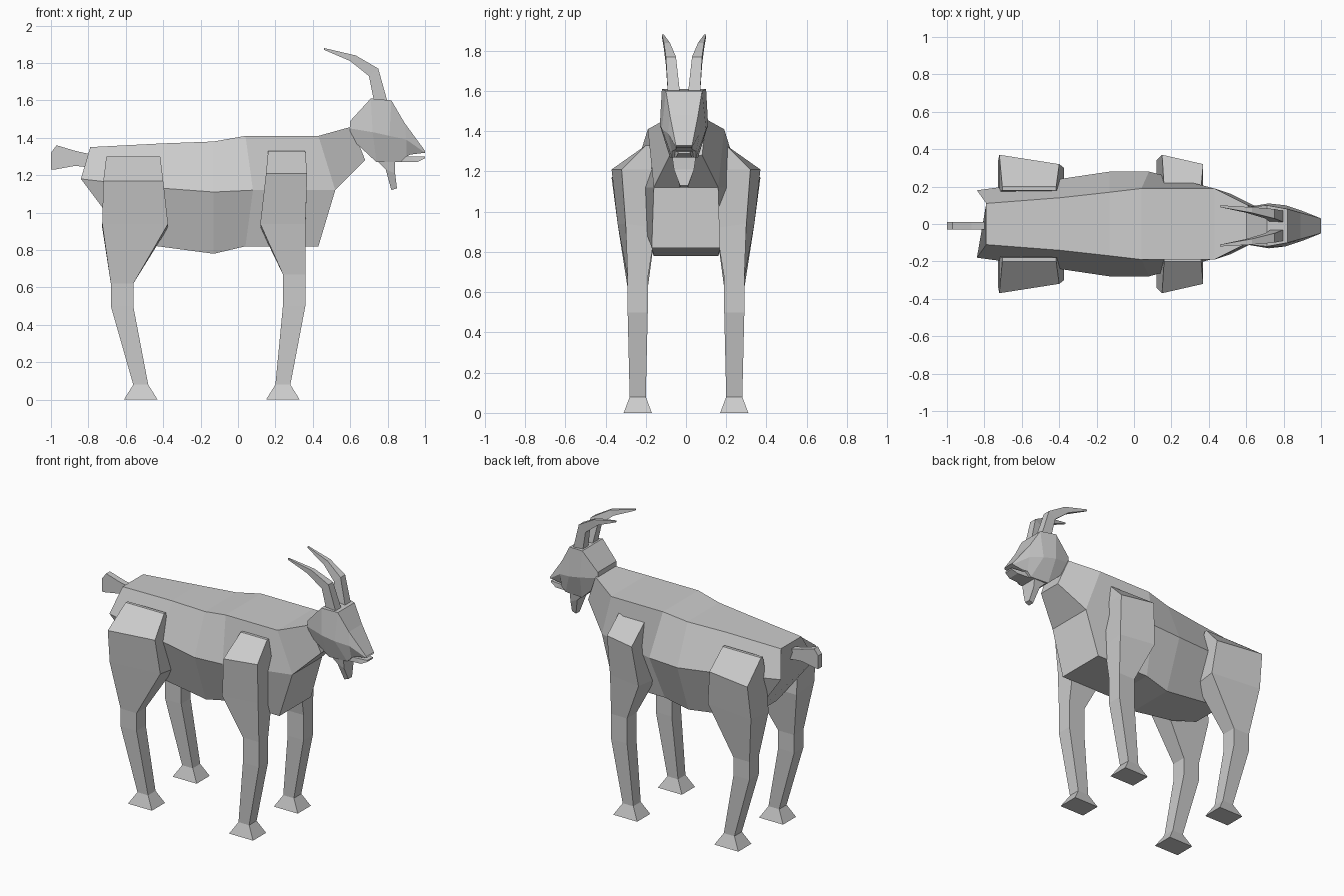
import bpy
import bmesh
from mathutils import Vector

default_cube = bpy.data.objects.get("Cube")
if default_cube:
    bpy.data.objects.remove(default_cube, do_unlink=True)

# One coat colour for the whole animal
grey = bpy.data.materials.new("light_grey")
grey.use_nodes = True
grey.diffuse_color = (.6, .6, .6, 1)
shader = next(node for node in grey.node_tree.nodes if node.type == "BSDF_PRINCIPLED")
shader.inputs["Base Color"].default_value = grey.diffuse_color


def loft(name, rings):
    """Skin a row of equal closed rings and cap both ends, flat shaded."""
    bm = bmesh.new()
    rows = [[bm.verts.new(point) for point in ring] for ring in rings]
    for lower, upper in zip(rows, rows[1:]):
        for i in range(len(lower)):
            bm.faces.new((lower[i - 1], lower[i], upper[i], upper[i - 1]))
    bm.faces.new(rows[0])
    bm.faces.new(rows[-1])
    bmesh.ops.recalc_face_normals(bm, faces=bm.faces)
    mesh = bpy.data.meshes.new(name)
    bm.to_mesh(mesh)
    bm.free()
    mesh.materials.append(grey)
    part = bpy.data.objects.new(name, mesh)
    bpy.context.collection.objects.link(part)


def symmetric_loft(name, sections, centre=0):
    """Each section lists (x, z, half width) down one side; the other side mirrors it."""
    rings = []
    for section in sections:
        right_side = [(x, centre - width, z) for x, z, width in section]
        left_side = [(x, centre + width, z) for x, z, width in section]
        rings.append(right_side + left_side[::-1])
    loft(name, rings)


# Body: spine edge, flank edge and belly edge at each station, rump to chest
withers_edge = (.43, 1.41, .19)
chest_edge = (.52, 1.12, .16)
symmetric_loft("body", [
    [(-.79, 1.35, .11), (-.84, 1.18, .18), (-.6, .86, .12)],
    [(-.4, 1.37, .14), (-.4, 1.13, .24), (-.43, .82, .15)],
    [(-.13, 1.38, .17), (-.13, 1.11, .28), (-.13, .78, .16)],
    [(.04, 1.41, .19), (.08, 1.12, .28), (.04, .82, .17)],
    [withers_edge, chest_edge, (.43, .82, .17)],
])

# Neck
symmetric_loft("neck", [
    [withers_edge, chest_edge],
    [(.61, 1.46, .1), (.68, 1.28, .08)],
])

# Head: crown, cheek and jaw edges, from nape to nose
head_centre = -.01
symmetric_loft("head", [
    [(.6, 1.49, .1), (.6, 1.45, .1), (.6, 1.4, .09)],
    [(.71, 1.61, .11), (.72, 1.43, .12), (.74, 1.27, .07)],
    [(.82, 1.6, .09), (.81, 1.41, .11), (.87, 1.27, .06)],
    [(.89, 1.48, .07), (.9, 1.39, .08), (.9, 1.3, .06)],
    [(1, 1.33, .04), (1, 1.32, .04), (.92, 1.31, .04)],
], head_centre)

symmetric_loft("lower_jaw", [
    [(.84, 1.31, .05), (.84, 1.27, .05)],
    [(.92, 1.3, .04), (.96, 1.27, .04)],
    [(1, 1.3, .03), (1, 1.29, .03)],
], head_centre)

# Beard: back edge and front edge at each level
symmetric_loft("beard", [
    [(.74, 1.28, .06), (.84, 1.28, .06)],
    [(.79, 1.23, .05), (.84, 1.21, .05)],
    [(.82, 1.12, .02), (.85, 1.13, .02)],
], head_centre)

# Tail: a thin blade, upper edge and lower edge
tail_edges = [
    [(-.78, 1.31), (-.78, 1.24)],
    [(-.87, 1.33), (-.87, 1.25)],
    [(-.97, 1.36), (-.98, 1.23)],
    [(-1, 1.32), (-1, 1.23)],
]
symmetric_loft("tail", [[(x, z, .02) for x, z in edge] for edge in tail_edges], head_centre)


def box_ring(x, half_length, inner, outer, inner_z, outer_z, side, taper=0):
    """Four-cornered ring; taper draws the outer front corner inward."""
    rear, front = x - half_length, x + half_length
    return [(rear, side * inner, inner_z), (front, side * inner, inner_z),
            (front, side * (outer - taper), outer_z), (rear, side * outer, outer_z)]


def make_leg(name, side, hip, thigh, knee, ankle, half_length, ridge, shoulder, knee_z):
    """Broad sloping haunch above a slim shared shin and flared hoof."""
    rings = [
        box_ring(hip, half_length * .9, .18, .2, ridge, ridge, side),
        box_ring(hip, half_length, .17, .37, shoulder, shoulder, side, .05),
        box_ring(thigh, half_length * 1.1, .15, .34, .92, .94, side, .04),
    ]
    # knee, top of shin, fetlock and sole share one leg axis
    lower_stages = [
        (knee, .06, .05, knee_z), (knee, .06, .05, .5),
        (ankle, .04, .04, .08), (ankle, .09, .07, 0),
    ]
    axis = .24
    for x, length, depth, z in lower_stages:
        rings.append(box_ring(x, length, axis - depth, axis + depth, z, z, side))
    loft(name, rings)


def make_horn(name, side):
    """Backswept curve of flat sections, splaying outward and shrinking to a point."""
    rear_edge = [(.73, 1.58), (.7, 1.73), (.6, 1.81), (.46, 1.87)]
    front_edge = [(.8, 1.59), (.75, 1.77), (.63, 1.84), (.46, 1.88)]
    inner_offsets = [.02, .04, .07, .1]
    outer_offsets = [.08, .09, .1, .11]
    rings = []
    for rear, front, inner, outer in zip(rear_edge, front_edge, inner_offsets, outer_offsets):
        corners = [(rear, inner), (front, inner), (front, outer), (rear, outer)]
        rings.append([Vector((x, head_centre + side * offset, z))
                      for (x, z), offset in corners])
    loft(name, rings)


# Paired parts
for side, label in ((1, "left"), (-1, "right")):
    make_horn(label + "_horn", side)
    make_leg(label + "_front_leg", side, hip=.26, thigh=.24, knee=.3, ankle=.24,
             half_length=.11, ridge=1.33, shoulder=1.21, knee_z=.67)
    make_leg(label + "_hind_leg", side, hip=-.56, thigh=-.55, knee=-.62, ankle=-.52,
             half_length=.16, ridge=1.3, shoulder=1.17, knee_z=.62)
